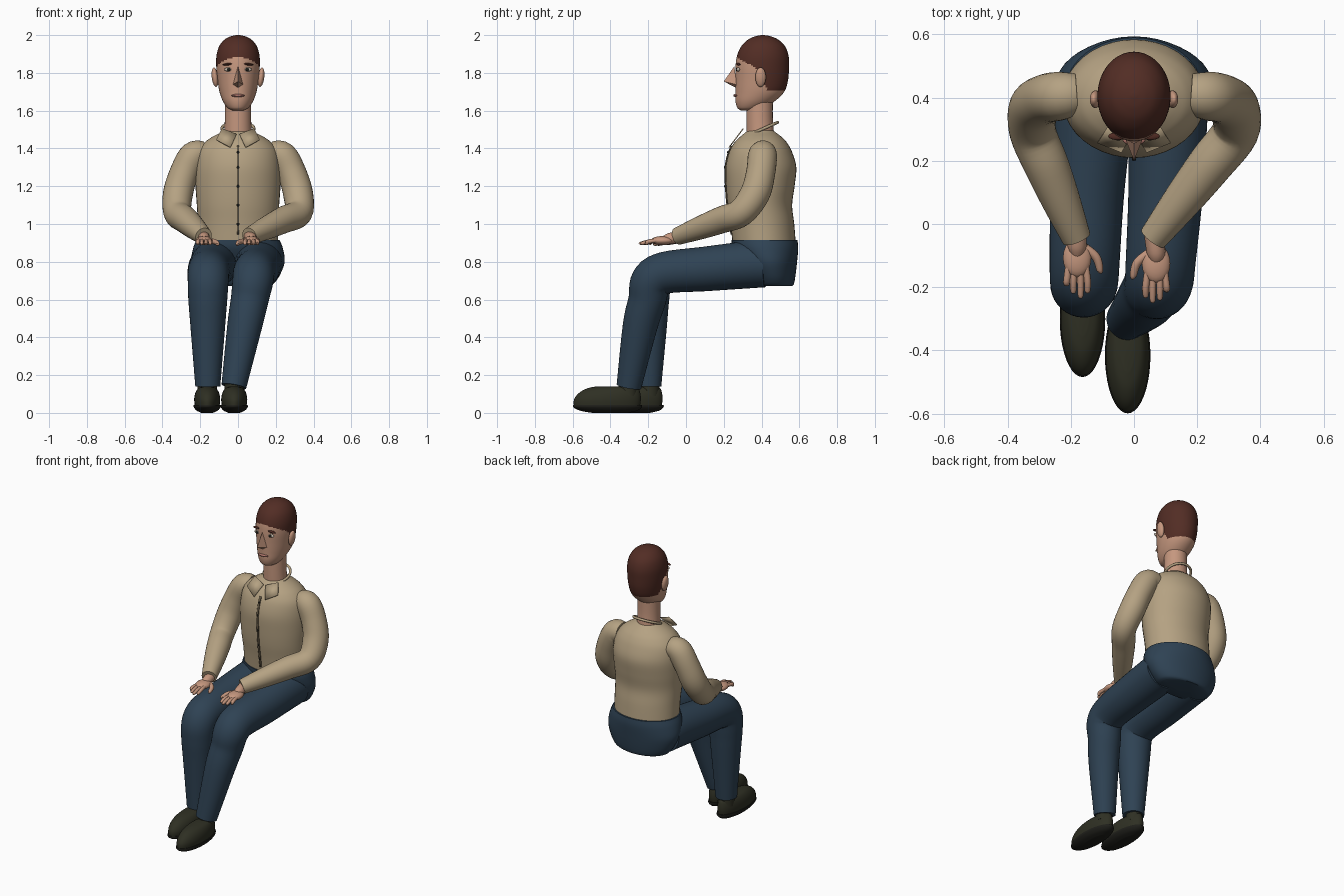
import bpy, bmesh, math
from mathutils import Vector, Matrix


def material(name, r, g, b):
    m = bpy.data.materials.new(name)
    m.diffuse_color = (r, g, b, 1)
    return m


SHIRT = material("shirt_beige", 0.46, 0.36, 0.225)
PANTS = material("trouser_navy", 0.028, 0.055, 0.088)
SKIN = material("skin", 0.56, 0.31, 0.21)
HAIR = material("hair_brown", 0.085, 0.026, 0.018)
SHOE = material("shoe_olive", 0.028, 0.029, 0.017)
SOLE = material("sole_dark", 0.013, 0.013, 0.01)
TRIM = material("trim_brown", 0.13, 0.1, 0.06)
WHITE = material("eye_white", 0.55, 0.48, 0.4)
LIP = material("lip", 0.4, 0.17, 0.14)


def finish(name, bm, *mats):
    bmesh.ops.recalc_face_normals(bm, faces=bm.faces)
    me = bpy.data.meshes.new(name)
    bm.to_mesh(me)
    bm.free()
    for m in mats:
        me.materials.append(m)
    ob = bpy.data.objects.new(name, me)
    bpy.context.collection.objects.link(ob)
    return ob


def smooth(rows, k=5):
    """Catmull-Rom curve through rows of any width."""
    out = []
    for i in range(len(rows) - 1):
        p0, p1 = rows[max(i - 1, 0)], rows[i]
        p2, p3 = rows[i + 1], rows[min(i + 2, len(rows) - 1)]
        for j in range(k):
            t = j / k
            out.append(tuple(0.5 * (2 * b + (c - a) * t + (2 * a - 5 * b + 4 * c - d) * t * t
                                    + (3 * b - a - 3 * c + d) * t ** 3)
                             for a, b, c, d in zip(p0, p1, p2, p3)))
    return out + [tuple(rows[-1])]


def skin_rings(bm, rings):
    vs = [[bm.verts.new(p) for p in r] for r in rings]
    n = len(vs[0])
    for a, b in zip(vs, vs[1:]):
        for i in range(n):
            bm.faces.new((a[i], a[(i + 1) % n], b[(i + 1) % n], b[i]))
    bm.faces.new(vs[0])
    bm.faces.new(vs[-1])


def stack(name, rows, mats, x=0, y=0, n=40, k=5):
    """Horizontal oval sections: (z, front y, back y, half width)."""
    bm = bmesh.new()
    rings = []
    for z, f, b, w in smooth(rows, k):
        rings.append([(x + w * math.cos(a), y + (f + b) / 2 + (b - f) / 2 * math.sin(a), z)
                      for a in (2 * math.pi * i / n for i in range(n))])
    skin_rings(bm, rings)
    return finish(name, bm, *mats)


def tube(name, pts, mat, n=28, k=5, ref=(0.3, 0.5, 0.8)):
    """Round sections along a path: (x, y, z, radius)."""
    bm = bmesh.new()
    path = smooth(pts, k)
    c = [Vector(p[:3]) for p in path]
    rings, u = [], Vector(ref)
    for i, p in enumerate(path):
        t = (c[min(i + 1, len(c) - 1)] - c[max(i - 1, 0)]).normalized()
        u = (u - t * u.dot(t)).normalized()
        v = t.cross(u)
        rings.append([c[i] + p[3] * (u * math.cos(a) + v * math.sin(a))
                      for a in (2 * math.pi * j / n for j in range(n))])
    skin_rings(bm, rings)
    return finish(name, bm, mat)


def ball(name, loc, size, mat, rot=0):
    bm = bmesh.new()
    m = Matrix.Translation(loc) @ Matrix.Rotation(rot, 4, 'Y') @ Matrix.Diagonal((*size, 1))
    bmesh.ops.create_uvsphere(bm, u_segments=20, v_segments=12, radius=1, matrix=m)
    return finish(name, bm, mat)


def plate(name, quads, mat, thick=0.006):
    bm = bmesh.new()
    for q in quads:
        bm.faces.new([bm.verts.new(p) for p in q])
    bmesh.ops.remove_doubles(bm, verts=bm.verts, dist=1e-5)
    ob = finish(name, bm, mat)
    mod = ob.modifiers.new("thickness", 'SOLIDIFY')
    mod.thickness, mod.offset = thick, 0
    return ob


# Torso and hips
torso = [(0.87, 0.25, 0.583, 0.212), (1.0, 0.235, 0.573, 0.213), (1.1, 0.22, 0.562, 0.218),
         (1.2, 0.212, 0.575, 0.225), (1.3, 0.21, 0.584, 0.226), (1.38, 0.228, 0.562, 0.212),
         (1.43, 0.255, 0.535, 0.178), (1.46, 0.285, 0.507, 0.138), (1.485, 0.315, 0.475, 0.09),
         (1.495, 0.33, 0.462, 0.075)]
stack("shirt_body", torso, [SHIRT])
stack("hips", [(0.672, 0.37, 0.563, 0.165), (0.685, 0.355, 0.572, 0.19), (0.73, 0.33, 0.58, 0.222),
               (0.80, 0.29, 0.588, 0.247), (0.87, 0.25, 0.594, 0.238), (0.915, 0.24, 0.59, 0.22)], [PANTS])

# Shirt front strip and buttons
front = [(z, f - 0.003) for z, f, b, w in smooth(torso) if 0.92 < z < 1.42]
plate("placket", [[(-0.006, f0, z0), (0.006, f0, z0), (0.006, f1, z1), (-0.006, f1, z1)]
                  for (z0, f0), (z1, f1) in zip(front, front[1:])], TRIM)
for z, f in front[2::5]:
    ball("button", (0, f - 0.003, z), (0.007, 0.004, 0.007), SOLE)

# Collar: tilted band and two leaves
tube("collar_band", [(0.085 * math.sin(a), 0.41 - 0.075 * math.cos(a), 1.505 - 0.033 * math.cos(a), 0.008)
                     for a in (2 * math.pi * i / 16 for i in range(17))], SHIRT, n=10, k=3)
for s in (-1, 1):
    plate("collar_leaf", [[(s * x, 0.228 + (z - 1.405) * 0.75, z) for x, z in
                           ((0.085, 1.505), (0.115, 1.445), (0.04, 1.405), (0.008, 1.475))]], SHIRT)

# Neck and head, hair assigned above a sloping hairline
tube("neck", [(0, 0.395, 1.45, 0.074), (0, 0.39, 1.55, 0.07), (0, 0.39, 1.66, 0.07)], SKIN)
head = stack("head", [(1.602, 0.29, 0.36, 0.03), (1.615, 0.272, 0.41, 0.055), (1.65, 0.262, 0.47, 0.08),
                      (1.70, 0.262, 0.52, 0.098), (1.76, 0.262, 0.54, 0.108), (1.83, 0.262, 0.545, 0.115),
                      (1.89, 0.27, 0.543, 0.114), (1.94, 0.292, 0.525, 0.1), (1.975, 0.327, 0.49, 0.073),
                      (1.993, 0.365, 0.45, 0.04), (2.0, 0.40, 0.415, 0.008)], [SKIN, HAIR], n=72, k=8)


def hairline(y):
    if y < 0.37:
        return 1.885 - (y - 0.262) * 0.55
    return max(1.71, 1.825 - (y - 0.37) * 1.9)


for p in head.data.polygons:
    p.material_index = int(p.center.z > hairline(p.center.y))

# Face
bm = bmesh.new()
bridge, tip, base, left, right = [bm.verts.new(p) for p in (
    (0, 0.256, 1.835), (0, 0.2, 1.755), (0, 0.262, 1.722), (-0.027, 0.268, 1.738), (0.027, 0.268, 1.738))]
for f in ((bridge, left, tip), (bridge, tip, right), (tip, left, base), (tip, base, right),
          (bridge, right, base, left)):
    bm.faces.new(f)
finish("nose", bm, SKIN)
ball("mouth", (0, 0.265, 1.68), (0.036, 0.015, 0.008), LIP)
for s in (-1, 1):
    ball("ear", (s * 0.122, 0.395, 1.777), (0.017, 0.028, 0.052), SKIN, s * 0.12)
    ball("eye", (s * 0.05, 0.277, 1.818), (0.022, 0.01, 0.011), WHITE)
    ball("iris", (s * 0.05, 0.27, 1.818), (0.01, 0.006, 0.009), SOLE)
    ball("eyebrow", (s * 0.052, 0.278, 1.846), (0.03, 0.012, 0.006), HAIR, s * 0.1)

# Arms and hands: side sign, wrist x, hand centre x, forward shift
for s, wx, hx, dy in ((-1, -0.182, -0.18, 0), (1, 0.06, 0.07, -0.018)):
    elbow, wrist = Vector((s * 0.32, 0.29, 1.06)), Vector((wx, -0.045, 0.935))
    arm = [(s * 0.18, 0.41, 1.37, 0.066), (s * 0.235, 0.405, 1.36, 0.077), (s * 0.285, 0.395, 1.27, 0.077),
           (s * 0.318, 0.365, 1.16, 0.079), (*elbow, 0.074)]
    arm += [(*elbow.lerp(wrist, t), r) for t, r in ((0.3, 0.071), (0.65, 0.061), (1, 0.046))]
    tube("sleeve", arm, SHIRT)
    tube("wrist", [(wx, -0.02, 0.935, 0.03), (hx, -0.07 + dy, 0.922, 0.03), (hx, -0.1 + dy, 0.915, 0.02)], SKIN, n=16)
    ball("palm", (hx, -0.107 + dy, 0.912), (0.045, 0.062, 0.024), SKIN)
    for off, end in ((-0.033, 0.198), (-0.012, 0.222), (0.011, 0.232), (0.033, 0.218)):
        fx = hx - s * off  # little finger lies on the outer side
        if s * off > 0:
            end -= 0.003
        tube("finger", [(hx - s * off * 0.8, -0.13 + dy, 0.914, 0.011), (fx, -0.18 + dy, 0.907, 0.011),
                        (fx, -end + dy + 0.006, 0.897, 0.009), (fx, -end + dy, 0.895, 0.004)], SKIN, n=10)
    tube("thumb", [(hx - s * 0.025, -0.075 + dy, 0.912, 0.014), (hx - s * 0.06, -0.105 + dy, 0.905, 0.014),
                   (hx - s * 0.072, -0.145 + dy, 0.895, 0.011), (hx - s * 0.07, -0.155 + dy, 0.893, 0.005)], SKIN, n=12)

# Trouser legs
legs = {
    "left": [(0.115, 0.42, 0.787, 0.122), (0.108, 0.34, 0.785, 0.125), (0.1, 0.1, 0.762, 0.118),
             (0.085, -0.11, 0.742, 0.111), (0.078, -0.185, 0.695, 0.108), (0.062, -0.205, 0.6, 0.1),
             (0.035, -0.243, 0.46, 0.092), (-0.022, -0.302, 0.14, 0.066)],
    "right": [(-0.125, 0.42, 0.787, 0.122), (-0.13, 0.34, 0.785, 0.124), (-0.148, 0.1, 0.762, 0.117),
              (-0.156, -0.11, 0.742, 0.111), (-0.158, -0.18, 0.695, 0.108), (-0.16, -0.192, 0.6, 0.103),
              (-0.16, -0.193, 0.46, 0.092), (-0.16, -0.197, 0.14, 0.066)],
}
for side, pts in legs.items():
    tube(side + "_trouser_leg", pts, PANTS, n=36)

# Shoes, placed by the tip of the toe
for x, y in ((-0.163, -0.482), (-0.02, -0.597)):
    tube("ankle", [(x, y + 0.29, 0.09, 0.052), (x, y + 0.29, 0.17, 0.05)], SHOE)
    stack("shoe", [(0.03, 0.004, 0.352, 0.064), (0.07, 0.004, 0.358, 0.069), (0.105, 0.03, 0.355, 0.063),
                   (0.13, 0.075, 0.345, 0.047), (0.141, 0.13, 0.32, 0.022)], [SHOE], x, y)
    stack("sole", [(0.0, 0.1, 0.29, 0.03), (0.012, 0.035, 0.34, 0.056), (0.03, 0.0, 0.363, 0.071),
                   (0.043, 0.0, 0.363, 0.071)], [SOLE], x, y)

bpy.ops.object.select_all(action='SELECT')
bpy.context.view_layer.objects.active = head
bpy.ops.object.shade_smooth_by_angle(angle=math.radians(40))
